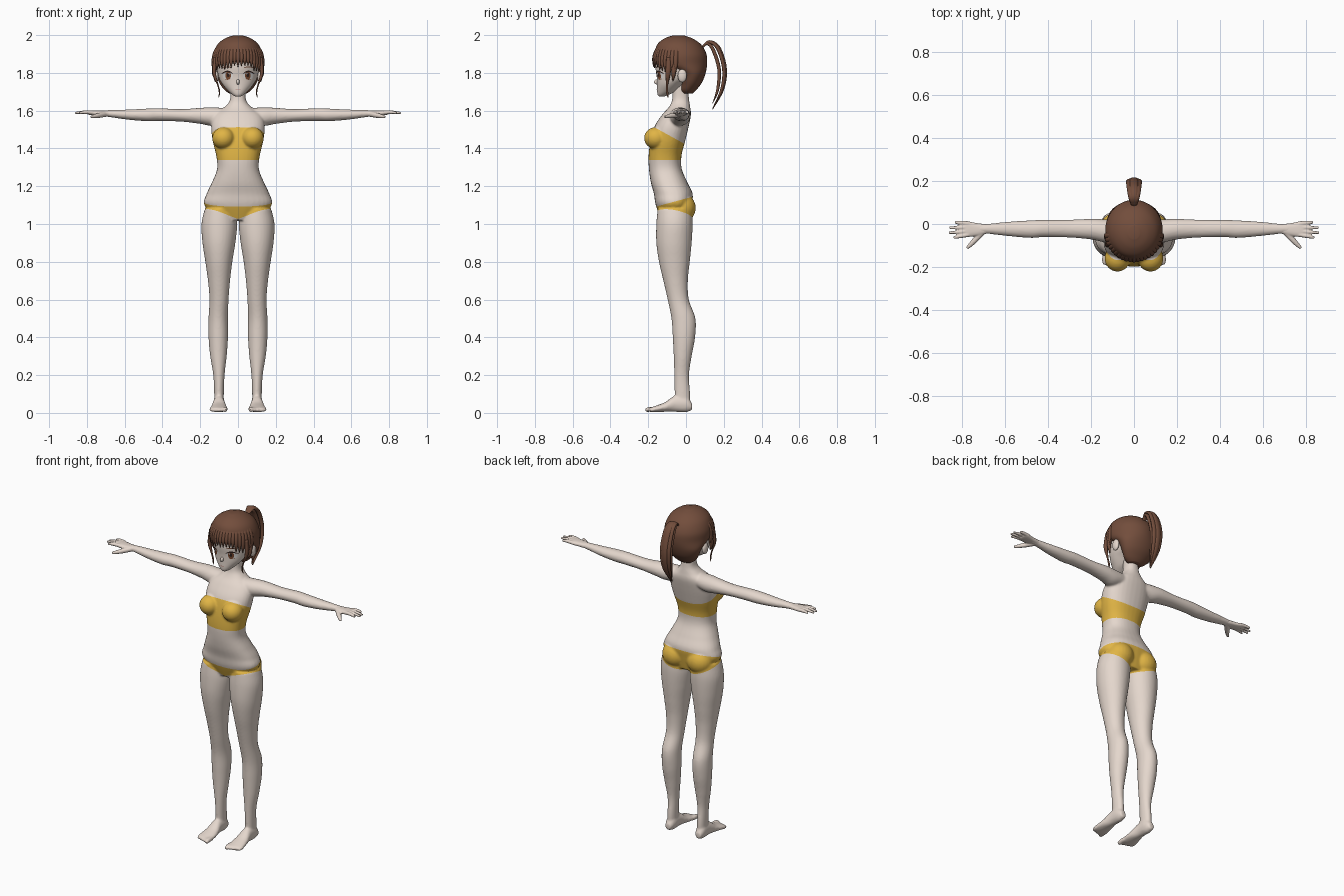
import bpy
import bmesh
import math
import random
from mathutils import Vector, Matrix
from mathutils.bvhtree import BVHTree

random.seed(4)
if "Cube" in bpy.data.objects:
    bpy.data.objects.remove(bpy.data.objects["Cube"])


def material(name, *rgb):
    mat = bpy.data.materials.new(name)
    mat.use_nodes = True
    mat.diffuse_color = (*rgb, 1)
    mat.node_tree.nodes["Principled BSDF"].inputs["Base Color"].default_value = (*rgb, 1)
    return mat


skin_tone = material("pale skin", .78, .68, .61)
yellow = material("yellow fabric", .75, .46, .06)
brown = material("brown hair", .17, .075, .045)
white = material("eye white", .8, .78, .76)
amber = material("brown iris", .2, .07, .03)
dark = material("dark lash", .03, .015, .012)
pink = material("lip pink", .5, .25, .22)


def resample(rows, steps=6):
    """Smooth curve through rows of any width."""
    rows = [Vector(r) for r in rows]
    last, out = len(rows) - 1, []
    for i in range(last):
        a, b, c, d = (rows[min(max(i + k, 0), last)] for k in (-1, 0, 1, 2))
        for s in range(steps):
            t = s / steps
            out.append((b * 2 + (c - a) * t + (a * 2 - b * 5 + c * 4 - d) * t**2
                        + (b * 3 - a - c * 3 + d) * t**3) * .5)
    return out + [rows[-1]]


def bridge(bm, rings):
    """Skin a stack of closed rings and cap both ends."""
    rings = [[bm.verts.new(p) for p in ring] for ring in rings]
    n = len(rings[0])
    for low, high in zip(rings, rings[1:]):
        for i in range(n):
            j = (i + 1) % n
            bm.faces.new((low[i], low[j], high[j], high[i]))
    bm.faces.new(rings[0])
    bm.faces.new(rings[-1])


def loft(bm, rows, axis="z", power=2.0, n=32):
    """Rows hold the position on the axis, then low and high of the two other axes."""
    rings = []
    for t, a_low, a_high, b_low, b_high in resample(rows):
        ring = []
        for i in range(n):
            angle = math.tau * i / n
            u, v = (math.copysign(abs(w) ** (2 / power), w) for w in (math.cos(angle), math.sin(angle)))
            a = (a_low + a_high + u * (a_high - a_low)) / 2
            b = (b_low + b_high + v * (b_high - b_low)) / 2
            ring.append({"z": (a, b, t), "x": (t, a, b), "y": (a, t, b)}[axis])
        rings.append(ring)
    bridge(bm, rings)


def centred(rows):
    return [(z, -w, w, front, back) for z, w, front, back in rows]


def tube(bm, points, radii, side=(1, 0, 0), flat=1.0, n=10):
    """Tapered strand; flat squeezes it across the side direction."""
    rows = resample([(*p, r) for p, r in zip(points, radii)], 5)
    centres, rings = [r.to_3d() if len(r) == 3 else Vector(r[:3]) for r in rows], []
    for i, c in enumerate(centres):
        tangent = (centres[min(i + 1, len(rows) - 1)] - centres[max(i - 1, 0)]).normalized()
        across = tangent.cross(Vector(side)).normalized()
        along = across.cross(tangent)
        turns = [math.tau * k / n for k in range(n)]
        rings.append([c + (along * math.cos(a) + across * math.sin(a) * flat) * rows[i][3] for a in turns])
    bridge(bm, rings)


def ellipsoid(bm, place, size):
    bmesh.ops.create_uvsphere(bm, u_segments=24, v_segments=16, radius=1,
                              matrix=Matrix.LocRotScale(Vector(place), None, Vector(size)))


def mirror(bm):
    copy = bmesh.ops.duplicate(bm, geom=bm.verts[:] + bm.edges[:] + bm.faces[:])
    for v in copy["geom"]:
        if isinstance(v, bmesh.types.BMVert):
            v.co.x *= -1


def finish(bm, name, *mats, voxel=0, smooth=0):
    bmesh.ops.recalc_face_normals(bm, faces=bm.faces[:])
    mesh = bpy.data.meshes.new(name)
    bm.to_mesh(mesh)
    bm.free()
    obj = bpy.data.objects.new(name, mesh)
    bpy.context.collection.objects.link(obj)
    if voxel:
        blend = obj.modifiers.new("blend", "REMESH")
        blend.mode, blend.voxel_size = "VOXEL", voxel
        relax = obj.modifiers.new("relax", "SMOOTH")
        relax.factor, relax.iterations = .5, smooth
        obj.data = bpy.data.meshes.new_from_object(obj.evaluated_get(bpy.context.evaluated_depsgraph_get()))
        obj.modifiers.clear()
    obj.data.materials.clear()
    for mat in mats:
        obj.data.materials.append(mat)
    obj.data.shade_smooth()
    return obj


# Body: legs, feet, arms and soft forms on one side, mirrored, then the torso
bm = bmesh.new()
loft(bm, [(1.08, .02, .176, -.15, .03), (1, .005, .193, -.157, .035), (.9, .014, .188, -.157, .03),
          (.8, .03, .173, -.143, .02), (.7, .042, .159, -.12, .01), (.6, .05, .151, -.097, .015),
          (.5, .053, .156, -.077, .05), (.4, .053, .156, -.07, .048), (.3, .06, .147, -.065, .03),
          (.2, .071, .131, -.062, .016), (.1, .075, .126, -.06, .022), (.02, .075, .126, -.06, .022)])
loft(bm, [(.032, .085, .12, .015, .05), (0, .072, .13, .004, .09), (-.06, .07, .132, .006, .09),
          (-.11, .06, .142, .006, .057), (-.16, .055, .15, .004, .038), (-.19, .06, .145, .005, .028)], "y")
for i in range(5):
    x, reach = .068 + i * .018, -.215 + i * .007
    r = .011 if i else .014
    tube(bm, [(x, -.16, .02), (x, reach + .02, .019), (x, reach, .013)], (r, r, r * .7))
loft(bm, [(.08, -.09, .015, 1.53, 1.615), (.14, -.085, .022, 1.52, 1.617), (.2, -.072, .024, 1.53, 1.615),
          (.3, -.063, .02, 1.542, 1.608), (.42, -.061, .019, 1.545, 1.613), (.48, -.065, .017, 1.544, 1.611),
          (.58, -.057, .011, 1.552, 1.606), (.68, -.046, .001, 1.566, 1.603), (.73, -.046, 0, 1.571, 1.6)], "x")
ellipsoid(bm, (.077, -.16, 1.455), (.06, .062, .058))
ellipsoid(bm, (.083, -.02, 1.085), (.078, .072, .075))
mirror(bm)
loft(bm, centred([(1.02, .1, -.13, .015), (1.1, .178, -.16, .03), (1.16, .166, -.17, .035),
                  (1.22, .138, -.186, .008), (1.29, .111, -.196, -.022), (1.36, .115, -.198, -.024),
                  (1.44, .134, -.188, -.004), (1.52, .142, -.165, .015), (1.58, .125, -.125, .026),
                  (1.62, .07, -.09, .022), (1.66, .042, -.073, .016), (1.74, .04, -.07, .01)]), power=2.3)
body = finish(bm, "body", skin_tone, yellow, voxel=.006, smooth=6)

# Two-piece outfit: each edge is the sheet z = base + slope * y + flare * |x|
garments = [((1.34, 0, 0), (1.42, -.55, 0)), ((1.0, -.2, .35), (1.135, .27, 0))]
bm = bmesh.new()
bm.from_mesh(body.data)
for edges in garments:
    for base, slope, flare in edges:
        for sign in ((1, -1) if flare else (1,)):
            near = [f for f in bm.faces if .95 < f.calc_center_median().z < 1.56 and abs(f.calc_center_median().x) < .22]
            parts = {e for f in near for e in f.edges} | {v for f in near for v in f.verts}
            bmesh.ops.bisect_plane(bm, geom=near + list(parts), dist=1e-5, plane_co=(0, 0, base),
                                   plane_no=(-flare * sign, -slope, 1))
for face in bm.faces:
    c = face.calc_center_median()
    for edges in garments:
        low, high = (base + slope * c.y + flare * abs(c.x) for base, slope, flare in edges)
        if low < c.z < high and abs(c.x) < .21:
            face.material_index = 1
bm.to_mesh(body.data)
bm.free()
body.data.shade_smooth()

# Hands
bm = bmesh.new()
loft(bm, [(.68, -.043, -.002, 1.569, 1.6), (.73, -.055, .004, 1.572, 1.6), (.775, -.06, .012, 1.576, 1.601),
          (.795, -.052, .008, 1.58, 1.599)], "x", 2.5)
for start, tip, reach in ((-.05, -.064, .84), (-.033, -.041, .863), (-.015, -.018, .86), (.003, .008, .835)):
    tube(bm, [(.77, start, 1.59), (.81, (start + tip) / 2, 1.592), (reach, tip, 1.588)],
         (.0105, .0095, .006), side=(0, 1, 0))
tube(bm, [(.7, -.03, 1.583), (.745, -.08, 1.573), (.778, -.113, 1.567)], (.016, .013, .007), side=(0, 0, 1))
mirror(bm)
finish(bm, "hands", skin_tone, voxel=.004, smooth=2)

# Head with nose and ears
bm = bmesh.new()
ellipsoid(bm, (.116, -.02, 1.785), (.014, .024, .035))
mirror(bm)
loft(bm, centred([(1.675, .014, -.143, -.115), (1.685, .03, -.15, -.09), (1.705, .053, -.153, -.05),
                  (1.74, .083, -.153, -.01), (1.78, .103, -.155, .05), (1.84, .112, -.162, .085),
                  (1.9, .11, -.15, .09), (1.96, .075, -.11, .05)]), n=48)
ellipsoid(bm, (0, -.15, 1.752), (.009, .02, .014))
face_surface = BVHTree.FromBMesh(bm)
finish(bm, "head", skin_tone)


def plate(name, mat, x, z, wide, tall, lift, bend=0.0, both=True):
    """Thin painted disc laid on the face; bend arches it."""
    bm = bmesh.new()
    rings = []
    for k in range(1, 6):
        ring = []
        for i in range(28):
            a = math.tau * i / 28
            u = math.cos(a) * k / 5
            px, pz = x + wide * u, z + tall * math.sin(a) * k / 5 - bend * u * u
            hit = face_surface.ray_cast(Vector((px, -1, pz)), Vector((0, 1, 0)))[0]
            ring.append((px, hit.y - lift, pz))
        rings.append(ring)
    bridge(bm, rings)
    bm.faces.ensure_lookup_table()
    bm.faces.remove(bm.faces[-1])
    if both:
        mirror(bm)
    for f in bm.faces:
        f.normal_update()
        if f.normal.y > 0:
            f.normal_flip()
    finish(bm, name, mat)


# Painted face
plate("eye_whites", white, .054, 1.785, .027, .021, .001)
plate("irises", amber, .052, 1.786, .015, .021, .002)
plate("pupils", dark, .052, 1.788, .007, .011, .003)
plate("eye_glints", white, .047, 1.796, .003, .004, .004)
plate("upper_lashes", dark, .056, 1.808, .031, .004, .004, bend=.014)
plate("lower_lashes", amber, .056, 1.765, .016, .0015, .003, bend=-.004)
plate("eyebrows", brown, .056, 1.832, .027, .003, .003, bend=.007)
plate("mouth", pink, 0, 1.711, .014, .002, .002, bend=-.002, both=False)

# Hair cap
bm = bmesh.new()
loft(bm, centred([(1.69, .045, -.02, .035), (1.71, .072, -.03, .055), (1.75, .1, -.03, .085),
                  (1.8, .12, -.05, .104), (1.85, .132, -.155, .112), (1.9, .131, -.165, .108),
                  (1.95, .109, -.152, .08), (1.982, .07, -.115, .035), (1.998, .025, -.07, -.01)]), n=48)
finish(bm, "hair_cap", brown)

# Fringe strands running from the crown to the brow
bm = bmesh.new()
count = 21
for i in range(count):
    phi = math.radians(80) * (2 * i / (count - 1) - 1)
    end = 1.68 + .3 * abs(math.sin(phi)) ** 3 + random.uniform(-.06, .08)
    points = []
    for k in range(6):
        theta = .2 + (end - .2) * k / 5
        out = math.sin(min(theta, 1.65))
        points.append((.133 * out * math.sin(phi), -.03 - .143 * out * math.cos(phi),
                       1.85 + .142 * math.cos(theta)))
    tube(bm, points, (.006, .011, .013, .014, .011, .002), side=(math.cos(phi), math.sin(phi), 0), flat=.8)
finish(bm, "fringe", brown)

# Long strands beside the cheeks
bm = bmesh.new()
tube(bm, [(.12, -.09, 1.88), (.126, -.095, 1.8), (.108, -.1, 1.74), (.098, -.1, 1.7), (.102, -.095, 1.67)],
     (.014, .014, .006, .006, .002), side=(0, 1, 0), flat=.7)
tube(bm, [(.118, -.06, 1.87), (.127, -.065, 1.8), (.115, -.07, 1.755)], (.014, .012, .002), side=(0, 1, 0))
mirror(bm)
finish(bm, "side_locks", brown)

# Ponytail: flat locks fanning from the tie
bm = bmesh.new()
for spread, inset in ((0, 0), (.014, .006), (-.014, .006), (.009, .032), (-.009, .032)):
    tube(bm, [(0, .085, 1.935), (spread * .6, .125 - inset * .4, 1.965 - inset * .3),
              (spread, .175 - inset, 1.93 - inset * .2), (spread * 1.2, .207 - inset, 1.82),
              (spread, .193 - inset * .8, 1.71), (spread * .3, .14, 1.605 + inset)],
         (.012, .017, .02, .02, .016, .002), flat=.5)
finish(bm, "ponytail", brown)
